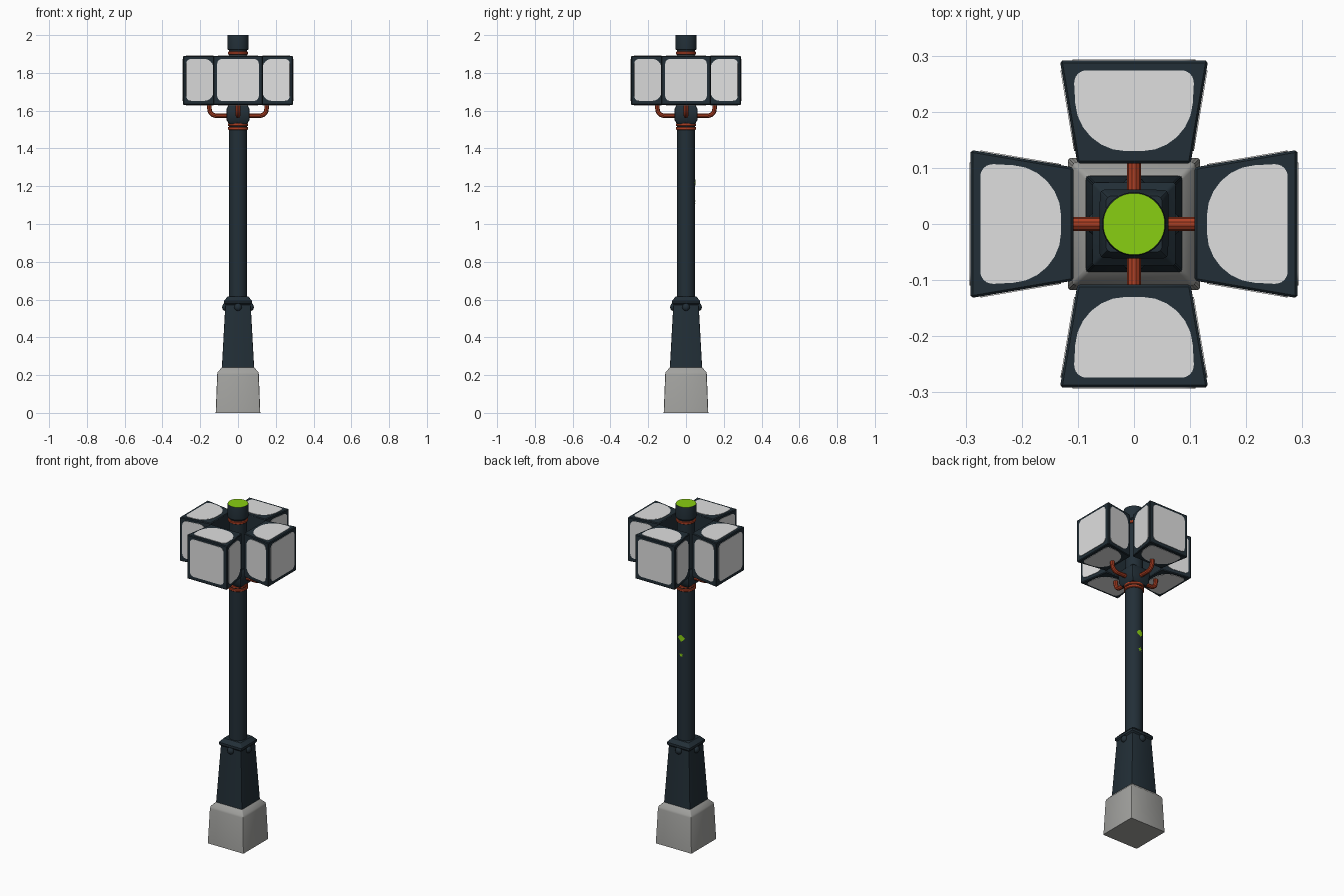
import bpy, bmesh, math
from mathutils import Vector

if "Cube" in bpy.data.objects:
    bpy.data.objects.remove(bpy.data.objects["Cube"])


def material(name, rgb):
    m = bpy.data.materials.new(name)
    m.diffuse_color = (*rgb, 1)
    m.use_nodes = True
    m.node_tree.nodes["Principled BSDF"].inputs["Base Color"].default_value = m.diffuse_color
    return m


DARK = material("dark slate metal", (0.016, 0.028, 0.038))
GREY = material("concrete grey", (0.36, 0.36, 0.345))
WHITE = material("lamp white", (0.74, 0.74, 0.74))
RED = material("rust red", (0.42, 0.05, 0.017))
GREEN = material("lime green", (0.25, 0.62, 0.006))


def finish(bm, name, *mats):
    me = bpy.data.meshes.new(name)
    bmesh.ops.recalc_face_normals(bm, faces=bm.faces[:])
    bm.to_mesh(me)
    bm.free()
    for m in mats:
        me.materials.append(m)
    ob = bpy.data.objects.new(name, me)
    bpy.context.collection.objects.link(ob)
    return ob


def four_copies(ob):
    """Repeat an object built on the +x side around the pole."""
    base = ob.name
    for i in range(1, 4):
        c = ob.copy()
        c.name = f"{base}_{i + 1}"
        c.rotation_euler.z = i * math.pi / 2
        bpy.context.collection.objects.link(c)


def loft(name, profile, sides, mat, bevel=0.0):
    """Stack of regular rings: profile holds (half width, z)."""
    bm = bmesh.new()
    k = math.sqrt(2) if sides == 4 else 1
    rings = []
    for h, z in profile:
        ring = []
        for i in range(sides):
            a = 2 * math.pi * (i + 0.5) / sides
            ring.append(bm.verts.new((h * k * math.cos(a), h * k * math.sin(a), z)))
        rings.append(ring)
    for a, b in zip(rings, rings[1:]):
        for i in range(sides):
            j = (i + 1) % sides
            bm.faces.new((a[i], a[j], b[j], b[i]))
    bm.faces.new(rings[0][::-1])
    bm.faces.new(rings[-1])
    if bevel:
        upright = [e for e in bm.edges if abs(e.verts[0].co.z - e.verts[1].co.z) > 1e-4]
        bmesh.ops.bevel(bm, geom=upright, offset=bevel, segments=2, profile=0.5, affect='EDGES')
    return finish(bm, name, mat)


# Concrete foot and tapered pedestal
loft("concrete_foot", [(0.118, 0), (0.110, 0.205), (0.107, 0.217), (0.086, 0.24)], 4, GREY, 0.006)
loft("pedestal", [(0.086, 0.23), (0.067, 0.572), (0.074, 0.58), (0.074, 0.594), (0.055, 0.615)], 4, DARK, 0.004)

# Round bolt heads on the pedestal
bm = bmesh.new()
bmesh.ops.create_uvsphere(bm, u_segments=16, v_segments=8, radius=0.02)
for v in bm.verts:
    v.co.x = v.co.x * 0.75 + 0.069
    v.co.z += 0.56
four_copies(finish(bm, "pedestal_bolt", DARK))

# Pole, collar and the capped top
loft("pole", [(0.048, 0.6), (0.048, 1.94)], 32, DARK)
loft("collar", [(0.048, 1.53), (0.06, 1.55), (0.061, 1.61), (0.05, 1.63)], 4, DARK, 0.008)
cap = loft("pole_cap", [(0.05, 1.92), (0.056, 1.925), (0.057, 1.993), (0.055, 2.0)], 32, DARK)
cap.data.materials.append(GREEN)
for f in cap.data.polygons:
    if f.normal.z > 0.5:
        f.material_index = 1

# Red rings around the pole
for i, z in enumerate((1.506, 1.526, 1.905)):
    loft(f"red_ring_{i + 1}", [(0.05, z - 0.008), (0.054, z - 0.005), (0.054, z + 0.005), (0.05, z + 0.008)], 32, RED)

# Bent pipes that carry the lamps
cu = bpy.data.curves.new("lamp_pipe", 'CURVE')
cu.dimensions = '3D'
cu.bevel_depth = 0.0125
cu.bevel_resolution = 3
cu.use_fill_caps = True
path = [(0.05, 1.573)]
for i in range(7):
    a = i * math.pi / 12
    path.append((0.115 + 0.036 * math.sin(a), 1.609 - 0.036 * math.cos(a)))
path.append((0.151, 1.64))
sp = cu.splines.new('POLY')
sp.points.add(len(path) - 1)
for p, (x, z) in zip(sp.points, path):
    p.co = (x, 0, z, 1)
pipe = bpy.data.objects.new("lamp_pipe", cu)
cu.materials.append(RED)
bpy.context.collection.objects.link(pipe)
bpy.context.view_layer.objects.active = pipe
pipe.select_set(True)
bpy.ops.object.convert(target='MESH')
four_copies(bpy.context.view_layer.objects.active)

# Lamp housing: a box that widens outwards
X0, X1, Z0, Z1 = 0.108, 0.291, 1.63, 1.89


def half_width(x):
    return 0.101 + (x - X0) / (X1 - X0) * 0.031


bm = bmesh.new()
bmesh.ops.create_cube(bm, size=1)
for v in bm.verts:
    x = X1 if v.co.x > 0 else X0
    v.co = (x, math.copysign(half_width(x), v.co.y), Z1 if v.co.z > 0 else Z0)
bmesh.ops.bevel(bm, geom=bm.edges[:], offset=0.004, segments=1, affect='EDGES')
four_copies(finish(bm, "lamp_housing", DARK))


def rounded_plate(bm, corners, radii, out, thick=0.004):
    """Thin plate with rounded corners, half sunk in a housing face."""
    pts = []
    n = len(corners)
    for i, r in enumerate(radii):
        c = Vector(corners[i])
        d0 = (Vector(corners[i - 1]) - c).normalized() * r
        d1 = (Vector(corners[(i + 1) % n]) - c).normalized() * r
        for k in range(7):
            a = k * math.pi / 12
            pts.append(c + d0 * (1 - math.sin(a)) + d1 * (1 - math.cos(a)))
    out = Vector(out).normalized() * thick / 2
    low = [bm.verts.new(p - out) for p in pts]
    top = [bm.verts.new(p + out) for p in pts]
    m = len(pts)
    bm.faces.new(low[::-1])
    bm.faces.new(top)
    for i in range(m):
        j = (i + 1) % m
        bm.faces.new((low[i], low[j], top[j], top[i]))


# White lamp panels on the outer, upper, lower and side faces
bm = bmesh.new()
za, zb = Z0 + 0.022, Z1 - 0.016
xa, xb = 0.13, 0.274
rounded_plate(bm, [(X1, -0.11, za), (X1, 0.11, za), (X1, 0.11, zb), (X1, -0.11, zb)], [0.025] * 4, (1, 0, 0))
for z, s in ((Z1, 1), (Z0, -1)):
    rounded_plate(bm, [(xa, -0.10, z), (xb, -0.108, z), (xb, 0.108, z), (xa, 0.10, z)],
                  [0.085, 0.024, 0.024, 0.085], (0, 0, s))
for s in (1, -1):
    ya, yb = s * half_width(xa), s * half_width(xb)
    rounded_plate(bm, [(xa, ya, za), (xb, yb, za), (xb, yb, zb), (xa, ya, zb)],
                  [0.05, 0.025, 0.025, 0.05], (-0.17, s, 0))
four_copies(finish(bm, "lamp_panels", WHITE))


# Green paint marks on the back of the pole
def paint_mark(name, z, radii):
    bm = bmesh.new()

    def wrap(u, w):
        a = math.pi / 2 + u / 0.048
        return bm.verts.new((0.05 * math.cos(a), 0.05 * math.sin(a), z + w))

    mid = wrap(0.002, 0)
    n = len(radii)
    ring = [wrap(0.002 + r * math.sin(2 * math.pi * i / n), r * math.cos(2 * math.pi * i / n))
            for i, r in enumerate(radii)]
    for i in range(n):
        # wound so that the patch faces away from the pole
        bm.faces.new((mid, ring[i], ring[(i + 1) % n]))
    ob = finish(bm, name, GREEN)
    if ob.data.polygons[0].normal.y < 0:
        ob.data.flip_normals()


paint_mark("green_splash", 1.22, [0.02, 0.016, 0.022, 0.018, 0.021, 0.015, 0.022, 0.018])
paint_mark("green_star", 1.12, [0.014, 0.006] * 5)

# Smooth the round parts, keep hard edges
bpy.ops.object.select_all(action='SELECT')
bpy.context.view_layer.objects.active = cap
bpy.ops.object.shade_smooth_by_angle(angle=math.radians(35))
